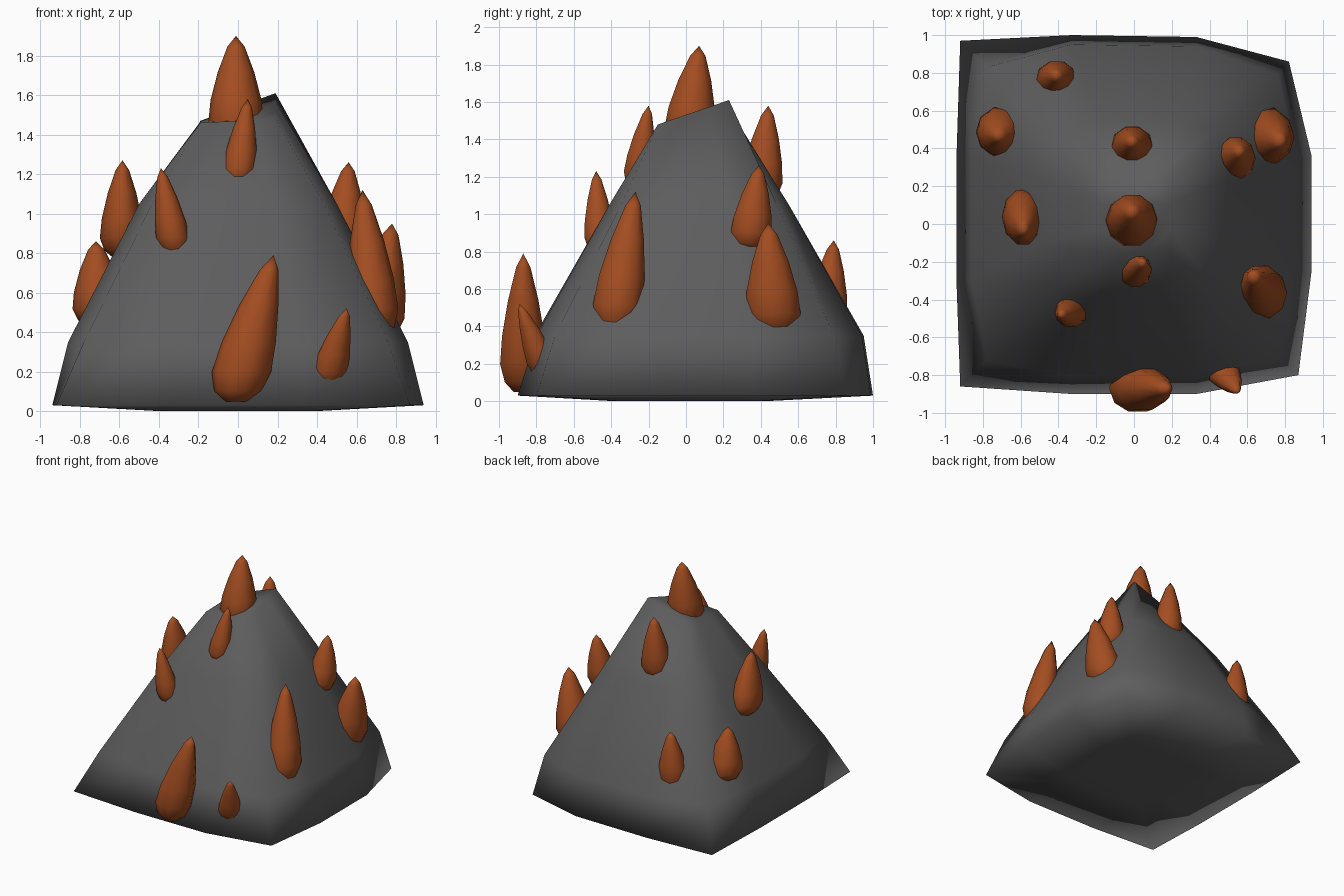
import bpy, bmesh, math

if "Cube" in bpy.data.objects:
    bpy.data.objects.remove(bpy.data.objects["Cube"])


def finish(name, bm, angle, mat):
    bmesh.ops.recalc_face_normals(bm, faces=bm.faces)
    mesh = bpy.data.meshes.new(name)
    bm.to_mesh(mesh)
    bm.free()
    ob = bpy.data.objects.new(name, mesh)
    bpy.context.collection.objects.link(ob)
    mesh.materials.append(mat)
    bpy.ops.object.select_all(action='DESELECT')
    ob.select_set(True)
    bpy.context.view_layer.objects.active = ob
    bpy.ops.object.shade_smooth_by_angle(angle=math.radians(angle))
    return ob


def material(name, colour):
    mat = bpy.data.materials.new(name)
    mat.diffuse_color = (*colour, 1)
    mat.use_nodes = True
    mat.node_tree.nodes["Principled BSDF"].inputs["Base Color"].default_value = mat.diffuse_color
    return mat


def bridge(bm, a, b):
    n = len(a)
    for i in range(n):
        j = (i + 1) % n
        bm.faces.new((a[i], a[j], b[j], b[i]))


# Rock mound: rough square rings stacked from the ground to a slanted summit
base = [(-.92, -.86), (-.33, -.9), (.33, -.9), (.87, -.8), (.94, -.25), (.94, .36),
        (.82, .86), (.33, .99), (-.33, 1.0), (-.92, .97), (-.94, .35), (-.94, -.3)]
low = [(-.78, -.72), (-.33, -.81), (.33, -.8), (.76, -.7), (.86, -.25), (.86, .35),
       (.76, .79), (.33, .94), (-.33, .95), (-.78, .83), (-.86, .35), (-.86, -.3)]


def square_ring(x0, x1, y0, y1, corner):
    # Four points per side, corners pulled in slightly
    cx, cy = (x0 + x1) / 2, (y0 + y1) / 2
    hx, hy = (x1 - x0) / 2, (y1 - y0) / 2
    pts = []
    for k in range(4):
        for u, v in [(-corner, -corner), (-.36, -1), (.36, -1)]:
            for _ in range(k):
                u, v = -v, u
            pts.append((cx + u * hx, cy + v * hy))
    return pts


def summit_height(x, y):
    u, v = (x + .19) / .38, (y + .15) / .38
    return 1.46 + .02 * u + .01 * v + .12 * u * v


bm = bmesh.new()
summit = square_ring(-.19, .19, -.15, .23, 1.0)
rings = [[bm.verts.new((x * .42, y * .42, 0)) for x, y in base],
         [bm.verts.new((x, y, .03)) for x, y in base],
         [bm.verts.new((x, y, .35)) for x, y in low],
         [bm.verts.new((x, y, 1.05)) for x, y in square_ring(-.5, .5, -.41, .55, .87)],
         [bm.verts.new((x, y, summit_height(x, y))) for x, y in summit]]
for a, b in zip(rings, rings[1:]):
    bridge(bm, a, b)
bm.faces.new(rings[0])
bm.faces.new(rings[-1])
finish("rock_mound", bm, 150, material("dark_rock", (.11, .11, .11)))

# Spikes: teardrop cones that lean towards their tips
orange = material("spike_orange", (.37, .075, .015))
profile = [(.42, 0), (.8, .07), (1, .2), (.92, .4), (.66, .66), (.31, .9)]


def spike(name, foot, tip, rx, ry, sides=10):
    bx, by, bz = foot
    tx, ty, tz = tip
    bm = bmesh.new()
    rings = []
    for r, t in profile:
        k = t ** 1.2
        cx, cy, cz = bx + (tx - bx) * k, by + (ty - by) * k, bz + (tz - bz) * t
        rings.append([bm.verts.new((cx + r * rx * math.cos(2 * math.pi * i / sides),
                                    cy + r * ry * math.sin(2 * math.pi * i / sides), cz))
                      for i in range(sides)])
    for a, b in zip(rings, rings[1:]):
        bridge(bm, a, b)
    bm.faces.new(rings[0])
    top = bm.verts.new(tip)
    for i in range(sides):
        bm.faces.new((rings[-1][i], rings[-1][(i + 1) % sides], top))
    finish(name, bm, 75, orange)


spike("spike_summit", (-.01, .01, 1.36), (-.01, .07, 1.9), .14, .14)
spike("spike_front_upper", (0, -.26, 1.14), (.05, -.2, 1.58), .085, .085)
spike("spike_front_left", (-.32, -.46, .79), (-.39, -.48, 1.23), .085, .085)
spike("spike_front_low", (-.01, -.87, .05), (.18, -.87, .79), .15, .13)
spike("spike_front_right", (.45, -.75, .12), (.55, -.89, .52), .09, .085)
spike("spike_right_front", (.69, -.38, .37), (.63, -.27, 1.12), .13, .14)
spike("spike_right_back", (.69, .47, .35), (.78, .44, .95), .14, .155)
spike("spike_right_upper", (.53, .34, .81), (.56, .39, 1.26), .11, .115)
spike("spike_back_upper", (-.01, .4, 1.06), (-.01, .44, 1.58), .115, .115)
spike("spike_left", (-.59, .05, .78), (-.585, -.03, 1.27), .11, .15)
spike("spike_left_back", (-.7, .49, .43), (-.72, .47, .86), .135, .135)
spike("spike_back_left", (-.41, .75, .38), (-.41, .79, .86), .115, .11)
